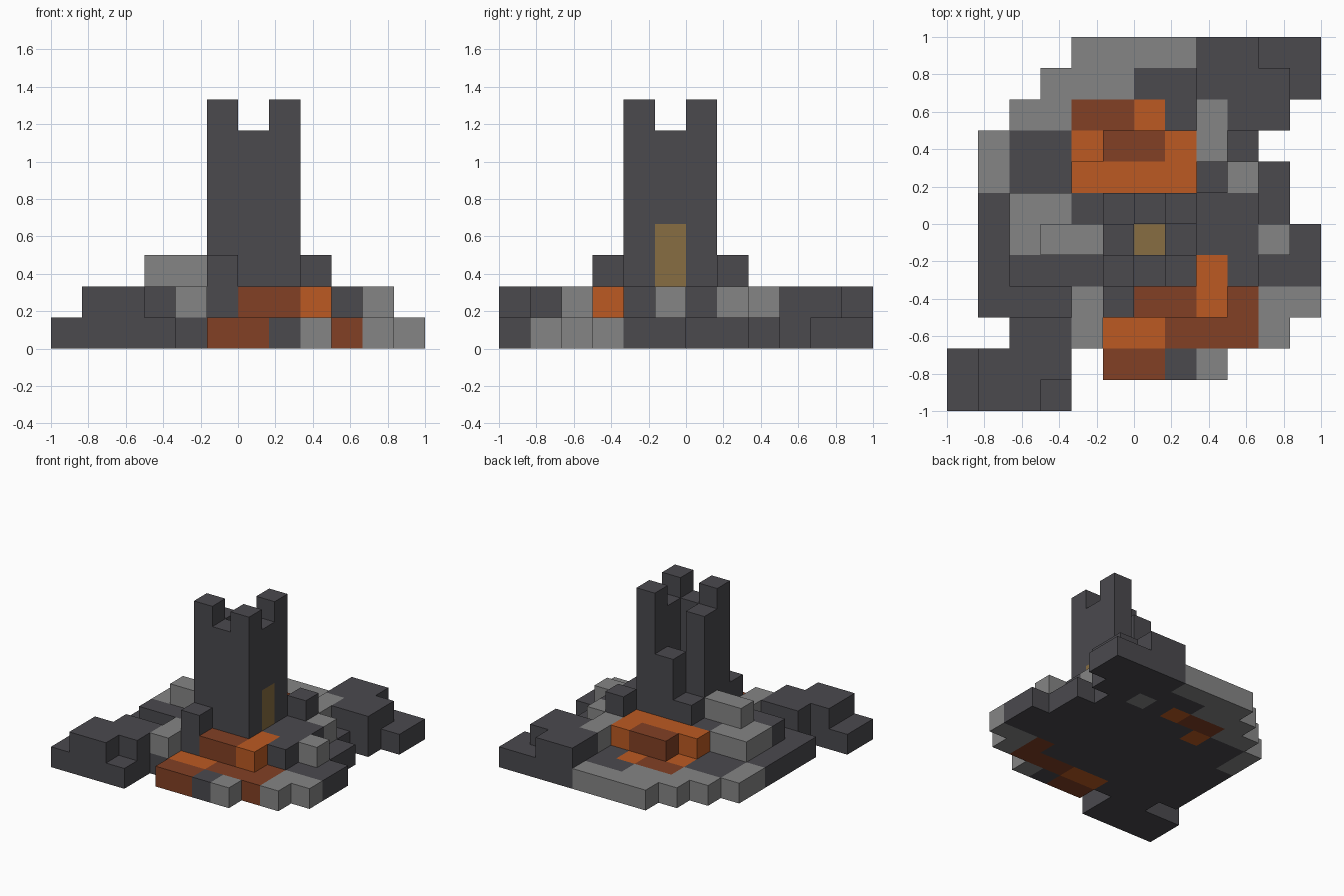
import bpy
import bmesh
from mathutils import Vector

cube = bpy.data.objects.get("Cube")
if cube:
    bpy.data.objects.remove(cube)

UNIT = 1 / 6   # edge of one block
HALF = 6       # blocks from the centre to the border


def material(name, colour):
    mat = bpy.data.materials.new(name)
    mat.use_nodes = True
    mat.diffuse_color = (*colour, 1)
    shader = next(n for n in mat.node_tree.nodes if n.type == 'BSDF_PRINCIPLED')
    shader.inputs["Base Color"].default_value = (*colour, 1)
    shader.inputs["Roughness"].default_value = 0.9
    return mat


MATERIALS = {
    "S": material("dark_stone", (.069, .067, .076)),
    "L": material("pale_stone", (.235, .235, .235)),
    "R": material("rust", (.223, .051, .018)),
    "O": material("orange", (.503, .102, .016)),
    "G": material("gold", (.242, .153, .054)),
}
LABELS = {"S": "dark_stone", "L": "pale_stone", "R": "rust",
          "O": "orange", "G": "gold"}

blocks = {}    # (column, row from the back, level) -> (part, colour key)


def plan(part, level, rows):
    for row, line in enumerate(rows):
        for col, key in enumerate(line):
            if key != ".":
                blocks[col, row, level] = (part, key)


def column(part, key, col, row, bottom, top):
    for level in range(bottom, top):
        blocks[col, row, level] = (part, key)


# Ground slab, back row first
plan("ground", 0, (
    "....LLLLSSSS",
    "...LLLSSSSSS",
    "..LLRROSLSS.",
    ".LSSOSSSSS..",
    ".LSSSSSSSSS.",
    ".SSSSSSSSSS.",
    ".SSSSSSSSSSS",
    ".SSSSSSSSSSS",
    ".SSSSSSSSRLL",
    "..SSSOORRRL.",
    "SSSS.RRSL...",
    "SSSS........",
))

# Raised terrace and outlying mounds
plan("terrace", 1, (
    "........SS..",
    "........SSS.",
    "........LSS.",
    ".....RROL...",
    "....OOOOSL..",
    "..LLSSSSSS..",
    "..LLLSSSSSL.",
    "..SSSSSSOS..",
    "....LSRRO...",
    "..SSL.......",
    ".SSS........",
    ".SS.........",
))

# Loose boulders on the terrace
column("boulder", "S", 8, 4, 2, 3)
column("boulder", "S", 5, 8, 2, 3)
for col in (3, 4):
    column("ledge", "L", col, 6, 2, 3)

# Hollow tower with battlements and a broken back corner
TOP = 8
for col in (5, 6, 7):
    for row in (5, 6, 7):
        if (col, row) != (6, 6):
            corner = col != 6 and row != 6
            column("tower", "S", col, row, 2, TOP if corner else TOP - 1)
for col, height in ((5, 3), (6, 5)):
    for level in range(height, TOP):
        blocks.pop((col, 5, level), None)

# Door and the floor behind it
column("door", "G", 7, 6, 2, 4)
column("tower_floor", "G", 6, 6, 2, 4)

# Outward direction and the four corners of each block side
SIDES = {
    (1, 0, 0): ((1, 0, 0), (1, 1, 0), (1, 1, 1), (1, 0, 1)),
    (-1, 0, 0): ((0, 1, 0), (0, 0, 0), (0, 0, 1), (0, 1, 1)),
    (0, 1, 0): ((1, 1, 0), (0, 1, 0), (0, 1, 1), (1, 1, 1)),
    (0, -1, 0): ((0, 0, 0), (1, 0, 0), (1, 0, 1), (0, 0, 1)),
    (0, 0, 1): ((0, 0, 1), (1, 0, 1), (1, 1, 1), (0, 1, 1)),
    (0, 0, -1): ((0, 1, 0), (1, 1, 0), (1, 0, 0), (0, 0, 0)),
}


def build(part, key):
    """Skin the exposed sides of one part in one colour."""
    bm = bmesh.new()
    for (col, row, level), owner in blocks.items():
        if owner != (part, key):
            continue
        for (dx, dy, dz), corners in SIDES.items():
            if (col + dx, row - dy, level + dz) in blocks:
                continue
            origin = Vector((col - HALF, HALF - 1 - row, level))
            bm.faces.new([bm.verts.new((origin + Vector(c)) * UNIT)
                          for c in corners])
    bmesh.ops.remove_doubles(bm, verts=bm.verts, dist=UNIT / 100)
    bmesh.ops.dissolve_limit(bm, angle_limit=0.01, verts=bm.verts, edges=bm.edges)
    name = part + "_" + LABELS[key]
    mesh = bpy.data.meshes.new(name)
    bm.to_mesh(mesh)
    bm.free()
    mesh.materials.append(MATERIALS[key])
    bpy.context.collection.objects.link(bpy.data.objects.new(name, mesh))


for part, key in sorted(set(blocks.values())):
    build(part, key)
